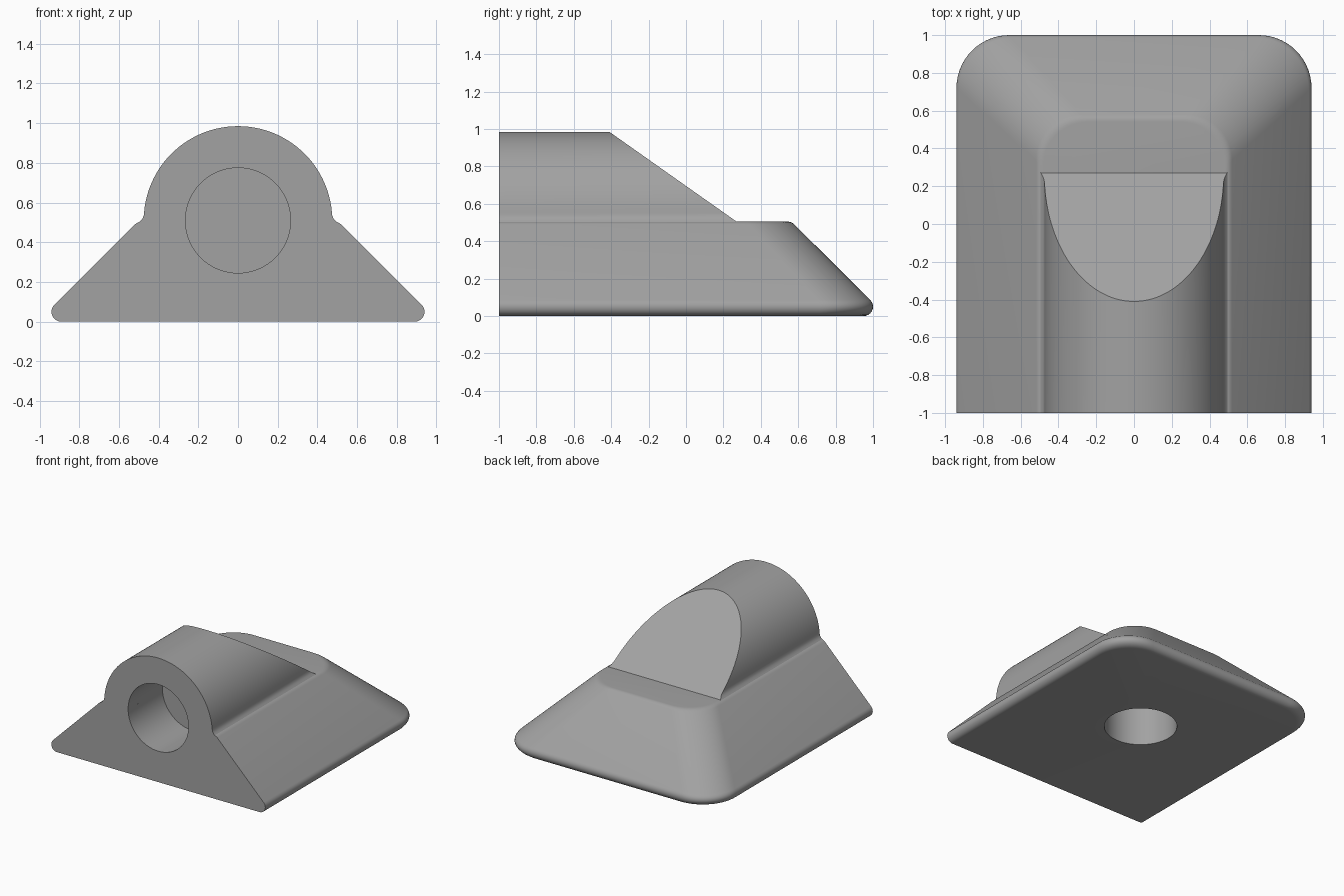
import bpy, bmesh, math
from mathutils import Matrix

if "Cube" in bpy.data.objects:
    bpy.data.objects.remove(bpy.data.objects["Cube"])

grey = bpy.data.materials.new("plain grey")
grey.diffuse_color = (0.36, 0.36, 0.36, 1)
grey.use_nodes = True
grey.node_tree.nodes["Principled BSDF"].inputs["Base Color"].default_value = grey.diffuse_color
TOP = 0.505          # height of the plateau
SLANT_Y = 0.27       # foot of the slanted ridge end
BORE_END = -0.57


def make_object(name, bm):
    bmesh.ops.recalc_face_normals(bm, faces=bm.faces)
    if bm.calc_volume(signed=True) < 0:
        bmesh.ops.reverse_faces(bm, faces=bm.faces)
    mesh = bpy.data.meshes.new(name)
    bm.to_mesh(mesh)
    bm.free()
    mesh.materials.append(grey)
    obj = bpy.data.objects.new(name, mesh)
    bpy.context.collection.objects.link(obj)
    return obj


def arc(cx, cy, r, a0, a1, n):
    return [(cx + r * math.cos(math.radians(a0 + (a1 - a0) * i / n)),
             cy + r * math.sin(math.radians(a0 + (a1 - a0) * i / n))) for i in range(n + 1)]


def strip(bm, a, b):
    for i in range(len(a) - 1):
        bm.faces.new((a[i], a[i + 1], b[i + 1], b[i]))


# Sloped base: half-width / height profile, lofted through outlines with rounded back corners
profile = arc(0.89, 0.05, 0.05, -90, 45, 9) + arc(0.482, TOP - 0.053, 0.053, 45, 90, 5)
bm = bmesh.new()
rings = []
for w, z in profile:
    r = 0.24 + 0.04 * (w - 0.49) / 0.45
    right = arc(w - r, w + 0.06 - r, r, 0, 90, 14)
    outline = [(w, -1)] + right + [(-x, y) for x, y in reversed(right)] + [(-w, -1)]
    rings.append([bm.verts.new((x, y, z)) for x, y in outline])
for low, high in zip(rings, rings[1:]):
    strip(bm, low + low[:1], high + high[:1])
bm.faces.new(rings[0])
bm.faces.new(rings[-1])
base = make_object("base", bm)


# Blind round holes, one in the front and one underneath
def hole_cutter(name, matrix):
    bm = bmesh.new()
    bmesh.ops.create_cone(bm, cap_ends=True, segments=72, radius1=0.265, radius2=0.265,
                          depth=0.86, matrix=matrix)
    return make_object(name, bm)


cutters = [hole_cutter("front_hole_cutter",
                       Matrix.Translation((0, -1, 0.51)) @ Matrix.Rotation(math.pi / 2, 4, 'X')),
           hole_cutter("bottom_hole_cutter", Matrix.Translation((0, 0.075, 0)))]
bpy.context.view_layer.objects.active = base
base.select_set(True)
for tool in cutters:
    mod = base.modifiers.new(tool.name, 'BOOLEAN')
    mod.operation = 'DIFFERENCE'
    mod.solver = 'EXACT'
    mod.object = tool
    bpy.ops.object.modifier_apply(modifier=mod.name)
    bpy.data.objects.remove(tool)

# Open the plateau where the ridge stands on it
bm = bmesh.new()
bm.from_mesh(base.data)


def plateau():
    return [f for f in bm.faces if min(v.co.z for v in f.verts) > TOP - 0.001]


top = plateau()
geom = list({e for f in top for e in f.edges} | {v for f in top for v in f.verts}) + top
bmesh.ops.bisect_plane(bm, geom=geom, plane_co=(0, SLANT_Y, 0), plane_no=(0, 1, 0))
covered = [f for f in plateau() if f.calc_center_median().y < SLANT_Y]
bmesh.ops.delete(bm, geom=covered, context='FACES')
bm.to_mesh(base.data)
bm.free()

# Rounded ridge: half-round shell with flared feet, slanted back end and the upper half of the bore
foot = [(0.50, 0.498), (0.489, 0.51), (0.481, 0.52), (0.475, 0.535)]
section = foot + arc(0, 0.51, 0.475, 5, 175, 56) + [(-x, z) for x, z in reversed(foot)]
bore = arc(0, 0.51, 0.265, -1.1, 181.1, 36)
bm = bmesh.new()
front = [bm.verts.new((x, -1, z)) for x, z in section]
rear = [bm.verts.new((x, SLANT_Y - (z - TOP) * 1.417, z)) for x, z in section]
bore_front = [bm.verts.new((x, -1, z)) for x, z in bore]
bore_rear = [bm.verts.new((x, BORE_END, z)) for x, z in bore]
strip(bm, front, rear)
strip(bm, bore_front, bore_rear)
bm.faces.new(front + bore_front[::-1])
bm.faces.new(rear)
bm.faces.new(bore_rear)
ridge = make_object("ridge", bm)

ridge.select_set(True)
bpy.ops.object.shade_smooth_by_angle(angle=math.radians(30))
